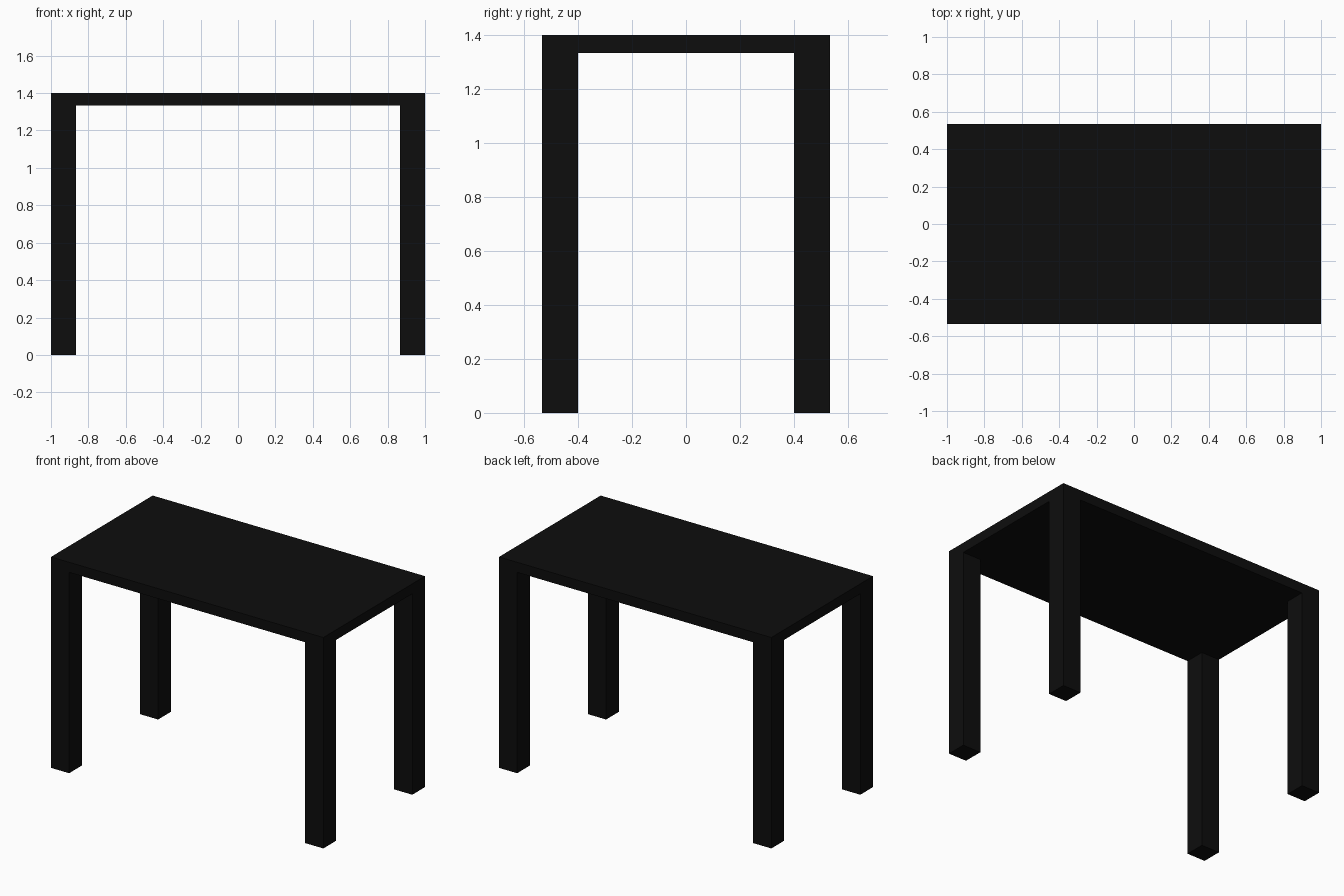
import bpy

if "Cube" in bpy.data.objects:
    bpy.data.objects.remove(bpy.data.objects["Cube"])

W, D, H = 2.0, 1.0667, 1.4      # overall size
TOP, LEG = 0.0667, 0.1333       # top thickness, leg width

black = bpy.data.materials.new("black")
black.diffuse_color = (0.004, 0.004, 0.004, 1)
black.use_nodes = True
black.node_tree.nodes["Principled BSDF"].inputs["Base Color"].default_value = black.diffuse_color


def box(name, size, centre):
    bpy.ops.mesh.primitive_cube_add(size=1, location=centre)
    ob = bpy.context.object
    ob.name = name
    ob.scale = size
    bpy.ops.object.transform_apply(location=False, rotation=False, scale=True)
    ob.data.materials.append(black)
    return ob


# Flat slab top
box("table_top", (W, D, TOP), (0, 0, H - TOP / 2))

# Four square legs, flush with the corners of the top
leg_h = H - TOP
for side, sx in (("left", -1), ("right", 1)):
    for end, sy in (("front", -1), ("back", 1)):
        box(f"{end}_{side}_leg", (LEG, LEG, leg_h),
            (sx * (W - LEG) / 2, sy * (D - LEG) / 2, leg_h / 2))
